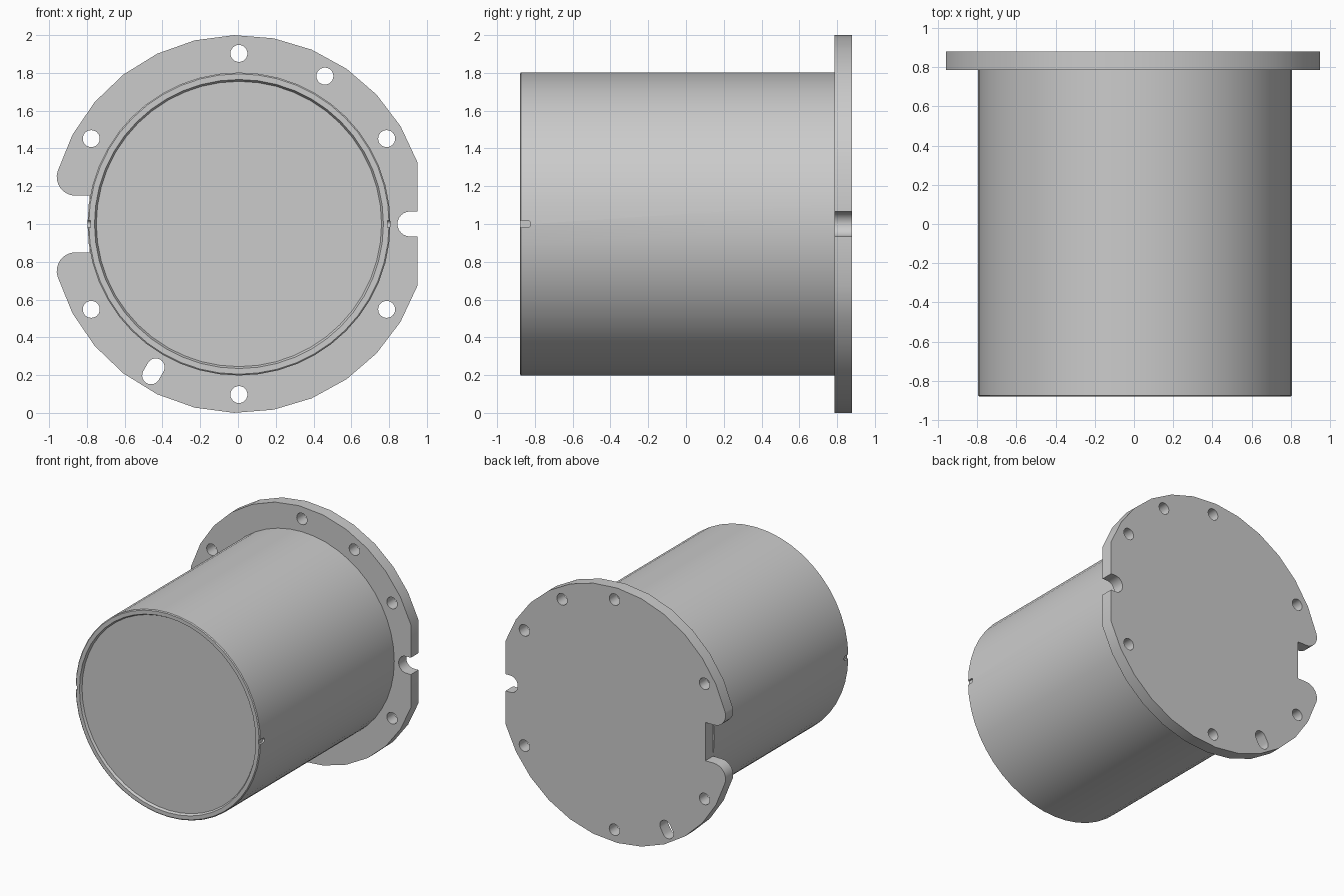
import bpy, bmesh
from math import sin, cos, pi, radians, asin, acos, atan2, degrees
from mathutils import Vector, Matrix

cube = bpy.data.objects.get("Cube")
if cube:
    bpy.data.objects.remove(cube, do_unlink=True)

AXIS = Vector((0.005, 0, 1))
grey = bpy.data.materials.new("light grey metal")
grey.use_nodes = True
grey.diffuse_color = (0.6, 0.6, 0.6, 1)
grey.node_tree.nodes["Principled BSDF"].inputs["Base Color"].default_value = (0.6, 0.6, 0.6, 1)


def arc(cx, cy, r, a0, a1, n):
    return [(cx + r * cos(radians(a0 + (a1 - a0) * i / n)),
             cy + r * sin(radians(a0 + (a1 - a0) * i / n))) for i in range(n + 1)]


def stadium(cx, cy, r, half, tilt):
    """Rounded slot outline, long axis at the tilt angle."""
    dx, dy = half * cos(radians(tilt)), half * sin(radians(tilt))
    return (arc(cx + dx, cy + dy, r, tilt - 90, tilt + 90, 10)
            + arc(cx - dx, cy - dy, r, tilt + 90, tilt + 270, 10))


def select_only(obj):
    bpy.ops.object.select_all(action='DESELECT')
    obj.select_set(True)
    bpy.context.view_layer.objects.active = obj


def prism(name, outlines, thickness, location, rotation):
    """Extruded flat shape; outlines after the first are holes."""
    curve = bpy.data.curves.new(name, 'CURVE')
    curve.dimensions = '2D'
    curve.fill_mode = 'BOTH'
    curve.extrude = thickness / 2
    for pts in outlines:
        spline = curve.splines.new('POLY')
        spline.points.add(len(pts) - 1)
        for p, (x, y) in zip(spline.points, pts):
            p.co = (x, y, 0, 1)
        spline.use_cyclic_u = True
    obj = bpy.data.objects.new(name, curve)
    bpy.context.collection.objects.link(obj)
    obj.location, obj.rotation_euler = location, rotation
    select_only(obj)
    bpy.ops.object.convert(target='MESH')
    obj = bpy.context.object
    bm = bmesh.new()
    bm.from_mesh(obj.data)
    bmesh.ops.remove_doubles(bm, verts=bm.verts, dist=1e-4)
    bmesh.ops.recalc_face_normals(bm, faces=bm.faces)
    bm.to_mesh(obj.data)
    bm.free()
    obj.data.materials.clear()
    obj.data.materials.append(grey)
    return obj


def smooth(obj):
    select_only(obj)
    bpy.ops.object.shade_smooth_by_angle(angle=radians(30))


# Mounting flange: round plate with a flat side, a keyhole notch and a lipped gap
flat_x, notch_x, notch_r = 0.945, 0.905, 0.066
lip_x, lip_z, lip_r, gap_floor = -0.865, 0.25, 0.1, -0.79
flat_a = degrees(acos(flat_x))
lip_a = degrees(atan2(lip_z, lip_x))
upper = arc(0, 0, 1, flat_a, lip_a, 12) + arc(lip_x, lip_z, lip_r, lip_a, 270, 8)[1:]
upper.append((gap_floor, lip_z - lip_r))
upper = [(flat_x, notch_r)] + upper
lower = [(x, -y) for x, y in reversed(upper)]
notch = arc(notch_x, 0, notch_r, 270, 90, 12)
outline = upper + lower + notch

# Bolt holes and the radial adjustment slot
centres = [(0, 0.903), (0, -0.903), (0.455, 0.783)]
centres += [(sx * 0.782, sz * 0.452) for sx in (-1, 1) for sz in (-1, 1)]
holes = [arc(x, z, 0.045, 0, 345, 23) for x, z in centres]
holes.append(stadium(-0.453, -0.78, 0.047, 0.025, 60))
flange = prism("flange", [outline] + holes, 0.095,
               AXIS + Vector((0, 0.8325, 0)), (pi / 2, 0, 0))
smooth(flange)

# Barrel: turned profile (radius, y) with a shallow recess in the front
profile = [(0, -0.862), (0.755, -0.862), (0.765, -0.88), (0.795, -0.88),
           (0.802, -0.874), (0.802, 0.786), (0, 0.786)]
bm = bmesh.new()
verts = [bm.verts.new((r, y, 0)) for r, y in profile]
edges = [bm.edges.new(pair) for pair in zip(verts, verts[1:])]
bmesh.ops.spin(bm, geom=verts + edges, cent=(0, 0, 0), axis=(0, 1, 0),
               angle=2 * pi, steps=48)
bmesh.ops.remove_doubles(bm, verts=bm.verts, dist=1e-4)
bmesh.ops.recalc_face_normals(bm, faces=bm.faces)
mesh = bpy.data.meshes.new("barrel")
bm.to_mesh(mesh)
bm.free()
barrel = bpy.data.objects.new("barrel", mesh)
bpy.context.collection.objects.link(barrel)
barrel.location = AXIS
mesh.materials.append(grey)

# Small alignment grooves on both sides of the barrel's front rim
for side, label in ((1, "left"), (-1, "right")):
    cutter = prism(label + "_groove_cutter", [stadium(-0.88, 0, 0.018, 0.04, 0)], 0.06,
                   AXIS + Vector((side * 0.817, 0, 0)), (pi / 2, 0, pi / 2))
    cutter.hide_render = True
    cutter.hide_set(True)
    cut = barrel.modifiers.new(label + "_groove", 'BOOLEAN')
    cut.operation = 'DIFFERENCE'
    cut.solver = 'EXACT'
    cut.object = cutter
select_only(barrel)
bpy.ops.object.convert(target='MESH')
smooth(barrel)
